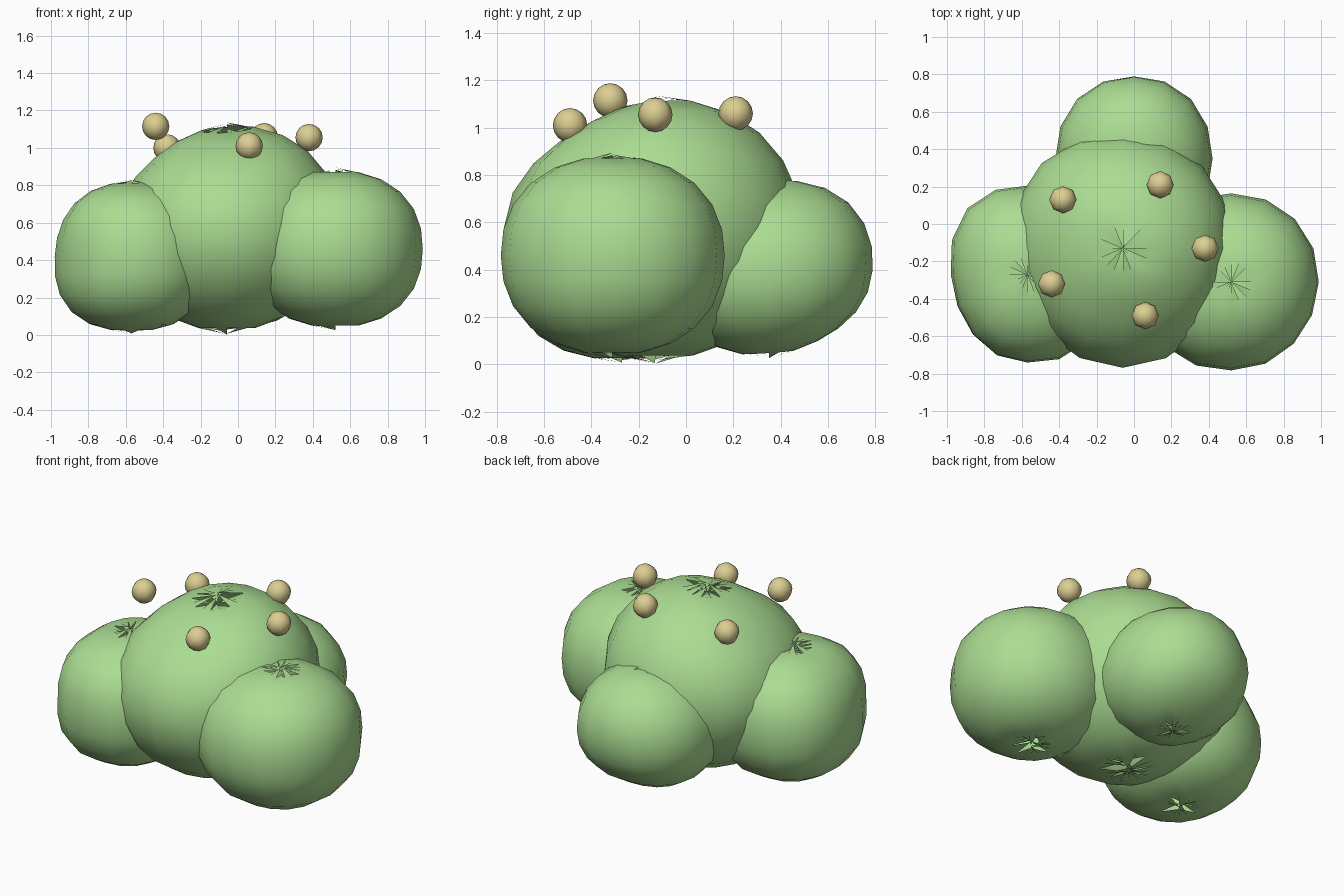
import bpy, bmesh, math, random
from mathutils import Vector

random.seed(5)

default = bpy.data.objects.get("Cube")
if default:
    bpy.data.objects.remove(default)


def material(name, color):
    mat = bpy.data.materials.new(name)
    mat.use_nodes = True
    mat.diffuse_color = (*color, 1)
    mat.node_tree.nodes["Principled BSDF"].inputs["Base Color"].default_value = (*color, 1)
    return mat


leaf_green = material("leaf green", (0.41, 0.72, 0.29))
berry_tan = material("berry tan", (0.72, 0.62, 0.29))


def sphere(name, center, mat, segments, rings, shape, split_poles=False):
    """Smooth UV sphere whose unit vertices are reshaped by a function."""
    bm = bmesh.new()
    bmesh.ops.create_uvsphere(bm, u_segments=segments, v_segments=rings, radius=1)
    if split_poles:
        spokes = [e for e in bm.edges if any(abs(v.co.z) > 0.999 for v in e.verts)]
        bmesh.ops.split_edges(bm, edges=spokes)
    for v in bm.verts:
        v.co = shape(v.co.copy())
    for f in bm.faces:
        f.smooth = True
    mesh = bpy.data.meshes.new(name)
    bm.to_mesh(mesh)
    bm.free()
    mesh.materials.append(mat)
    obj = bpy.data.objects.new(name, mesh)
    obj.location = center
    bpy.context.collection.objects.link(obj)


def leafy_lobe(name, center, radii, power, bumps):
    """Boxy ellipsoid with soft swells and hollows and crumpled poles."""

    def shape(p):
        size = sum(abs(c) ** power for c in p) ** (-1 / power)
        for direction, amount in bumps:
            angle = p.angle(Vector(direction))
            size *= 1 + amount * math.exp(-(angle / 0.6) ** 2)
        if abs(p.z) > 0.999:
            size *= 1 + random.uniform(-0.12, 0.04)
        return Vector([c * r * size for c, r in zip(p, radii)])

    sphere(name, center, leaf_green, 16, 12, shape, split_poles=True)


# Foliage: one large middle lobe with three around it
leafy_lobe("middle_foliage", (-0.06, -0.13, 0.58), (0.59, 0.62, 0.56), 2.05,
           [((0, -0.6, 0.8), -0.10), ((-0.7, 0, 0.7), -0.08), ((0.8, 0, 0.6), 0.03),
            ((-0.9, 0.4, 0), 0.05), ((0, -1, 0), 0.04)])
leafy_lobe("left_foliage", (0.52, -0.31, 0.46), (0.48, 0.475, 0.42), 2.2,
           [((0.8, -0.6, 0), -0.05), ((0.8, 0.6, 0), -0.03)])
leafy_lobe("right_foliage", (-0.57, -0.27, 0.42), (0.43, 0.475, 0.40), 2.4,
           [((-0.8, -0.6, 0), -0.10), ((-0.8, 0, 0.6), -0.05)])
leafy_lobe("back_foliage", (0, 0.35, 0.40), (0.42, 0.44, 0.37), 2.15,
           [((0, 0.6, 0.8), 0.06), ((0, 0.6, -0.8), -0.08)])

# Berries scattered over the top
berries = [(-0.44, -0.32, 1.115), (0.06, -0.49, 1.01), (0.38, -0.13, 1.055),
           (0.14, 0.21, 1.06), (-0.38, 0.13, 1.0)]
for i, place in enumerate(berries):
    sphere(f"berry_{i + 1}", place, berry_tan, 8, 8, lambda p: p * 0.073)
